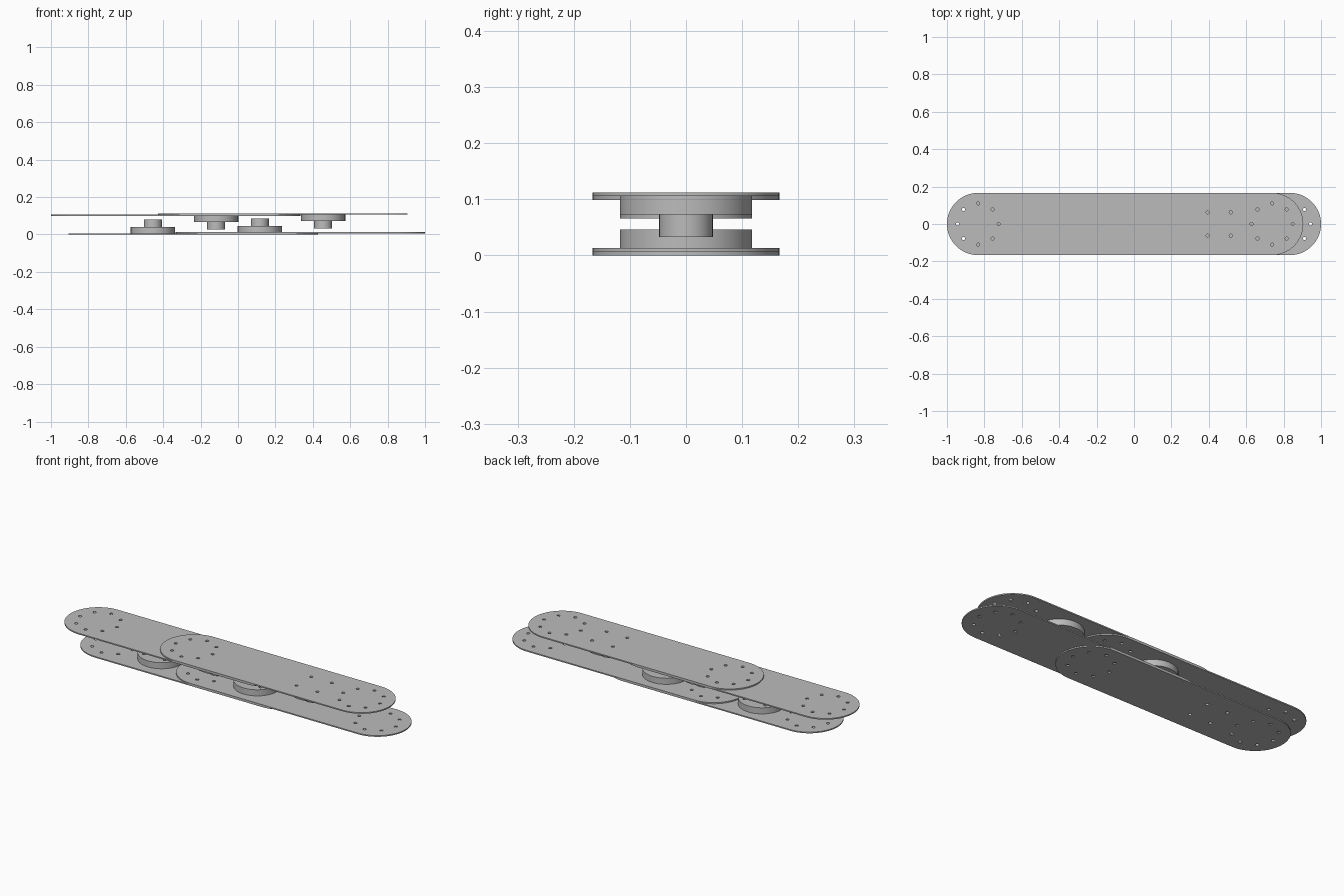
import bpy
import bmesh
from math import sin, cos, pi

cube = bpy.data.objects.get("Cube")
if cube:
    bpy.data.objects.remove(cube, do_unlink=True)

grey = bpy.data.materials.new("plain grey")
grey.use_nodes = True
grey.diffuse_color = (0.5, 0.5, 0.5, 1)
grey.node_tree.nodes["Principled BSDF"].inputs["Base Color"].default_value = (0.5, 0.5, 0.5, 1)

LENGTH, RADIUS, THICK = 1.333, 0.1665, 0.0065
HOLE, RING = 0.0085, 0.11
FLANGE_R, FLANGE_H = 0.118, 0.033
SHAFT_R, SHAFT_H = 0.048, 0.04
HUB_INSET = 0.283


def arc(cx, cy, r, start, sweep, n):
    return [(cx + r * cos(start + sweep * i / n), cy + r * sin(start + sweep * i / n))
            for i in range(n + 1)]


def circle(cx, cy, r, n):
    return arc(cx, cy, r, 0, 2 * pi, n)[:-1]


def slab(name, loops, z0, z1):
    """Solid slab from an outline followed by hole outlines."""
    curve = bpy.data.curves.new(name, "CURVE")
    curve.dimensions = "2D"
    curve.fill_mode = "BOTH"
    curve.extrude = (z1 - z0) / 2
    for loop in loops:
        spline = curve.splines.new("POLY")
        spline.points.add(len(loop) - 1)
        for point, (x, y) in zip(spline.points, loop):
            point.co = (x, y, 0, 1)
        spline.use_cyclic_u = True
    obj = bpy.data.objects.new(name, curve)
    bpy.context.collection.objects.link(obj)
    bpy.ops.object.select_all(action="DESELECT")
    obj.select_set(True)
    bpy.context.view_layer.objects.active = obj
    bpy.ops.object.convert(target="MESH")
    obj = bpy.context.view_layer.objects.active
    mesh = obj.data
    bm = bmesh.new()
    bm.from_mesh(mesh)
    bmesh.ops.translate(bm, verts=bm.verts, vec=(0, 0, (z0 + z1) / 2))
    bmesh.ops.remove_doubles(bm, verts=bm.verts, dist=1e-5)
    bmesh.ops.recalc_face_normals(bm, faces=bm.faces)
    bm.to_mesh(mesh)
    bm.free()
    mesh.materials.clear()
    mesh.materials.append(grey)
    bpy.ops.object.shade_smooth_by_angle()


def mount_holes(x):
    return [circle(x + sx * 0.062, sy * 0.062, HOLE, 16) for sx in (-1, 1) for sy in (-1, 1)]


def link(name, left, z, hub_side, up):
    """Round-ended plate with bolt rings at its ends and one pivot hub."""
    a, b = left + RADIUS, left + LENGTH - RADIUS
    hub_x = a + HUB_INSET if hub_side == "left" else b - HUB_INSET
    outline = arc(b, 0, RADIUS, -pi / 2, pi, 32) + arc(a, 0, RADIUS, pi / 2, pi, 32)
    rings = [circle(*p, HOLE, 16) for c in (a, b) for p in circle(c, 0, RING, 8)]
    slab(name + "_plate", [outline] + rings + mount_holes(hub_x), z, z + THICK)
    # Hub flange and shaft on the inner face of the plate
    base = z + THICK if up > 0 else z
    mid = base + up * FLANGE_H
    tip = mid + up * SHAFT_H
    slab(name + "_hub_flange", [circle(hub_x, 0, FLANGE_R, 48)] + mount_holes(hub_x),
         min(base, mid), max(base, mid))
    slab(name + "_hub_shaft", [circle(hub_x, 0, SHAFT_R, 32)], min(mid, tip), max(mid, tip))


# Lower pair, hubs pointing up
link("lower_right", -0.905, 0, "left", 1)
link("lower_left", 1 - LENGTH, THICK, "left", 1)
# Upper pair, hubs pointing down
link("upper_right", -1, 0.099, "right", -1)
link("upper_left", 0.905 - LENGTH, 0.099 + THICK, "right", -1)
